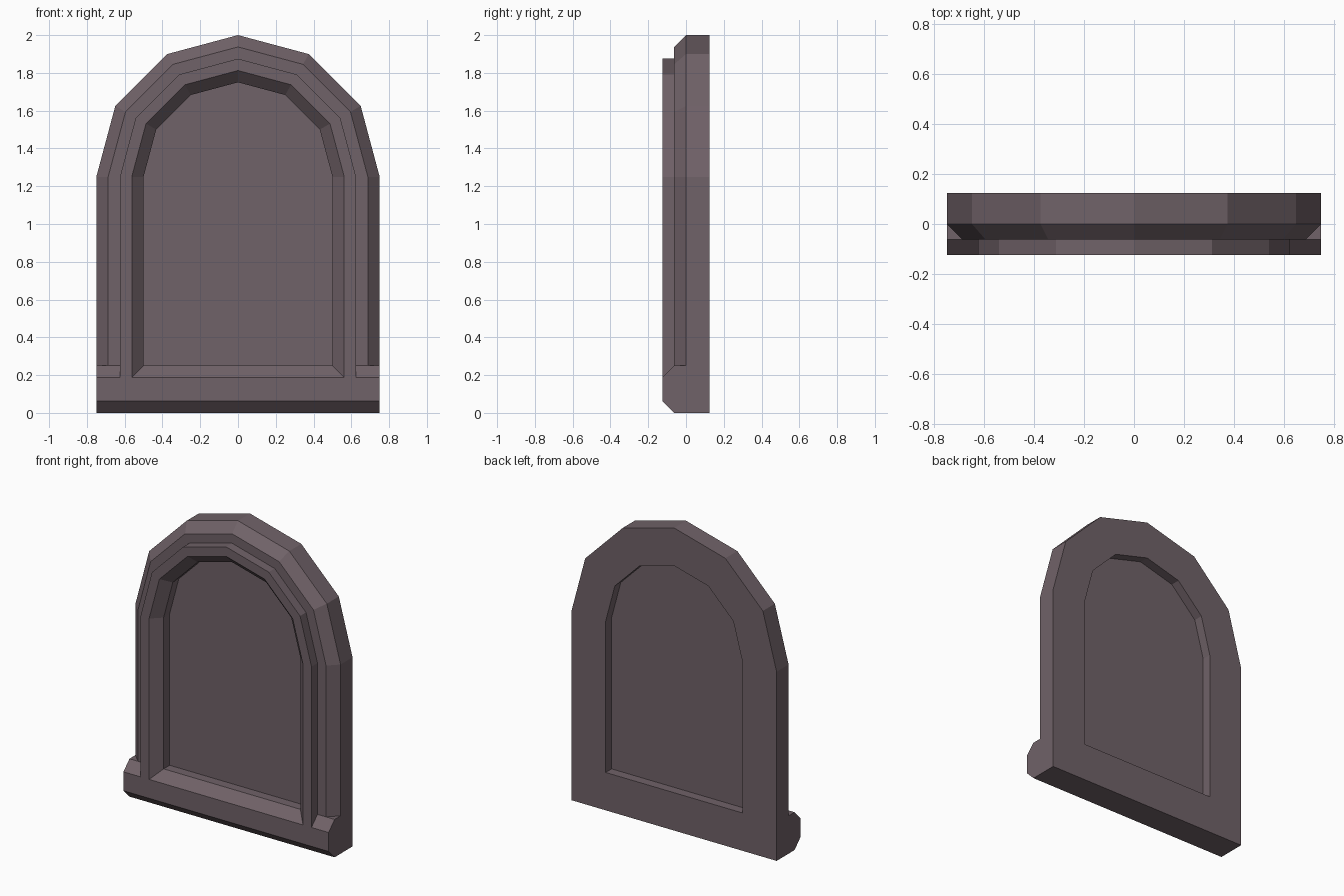
import bpy
import bmesh
from math import cos, sin, radians

cube = bpy.data.objects.get("Cube")
if cube:
    bpy.data.objects.remove(cube, do_unlink=True)

SPRING = 1.25   # height where the arch begins
U = 0.0625      # module of every step and bevel

stone = bpy.data.materials.new("dusky_mauve_stone")
stone.use_nodes = True
colour = (0.162, 0.122, 0.138, 1)
stone.diffuse_color = colour
bsdf = stone.node_tree.nodes["Principled BSDF"]
bsdf.inputs["Base Color"].default_value = colour
bsdf.inputs["Roughness"].default_value = 0.9


def arch(r, base, y):
    """Arched outline: two jambs and a six-sided half circle."""
    curve = [(r * cos(radians(a)), y, SPRING + r * sin(radians(a)))
             for a in range(0, 181, 30)]
    return [(r, y, base)] + curve + [(-r, y, base)]


def loft(name, loops, ring=False):
    """Bridge equal loops; close into a ring, or cap both ends."""
    bm = bmesh.new()
    rows = [[bm.verts.new(p) for p in loop] for loop in loops]
    n = len(rows[0])
    pairs = list(zip(rows, rows[1:]))
    if ring:
        pairs.append((rows[-1], rows[0]))
    for a, b in pairs:
        for i in range(n):
            j = (i + 1) % n
            bm.faces.new((a[i], a[j], b[j], b[i]))
    if not ring:
        bm.faces.new(rows[0])
        bm.faces.new(rows[-1])
    bmesh.ops.dissolve_degenerate(bm, dist=1e-5, edges=bm.edges[:])
    bmesh.ops.recalc_face_normals(bm, faces=bm.faces[:])
    mesh = bpy.data.meshes.new(name)
    bm.to_mesh(mesh)
    bm.free()
    mesh.materials.append(stone)
    obj = bpy.data.objects.new(name, mesh)
    bpy.context.collection.objects.link(obj)
    return obj


# Moulded frame: section given as radius, base height and depth
section = [
    (12 * U, 0, 2 * U), (12 * U, 0, 0),           # outer side
    (11 * U, 0, -U), (10 * U, 0, -U),             # outer bevel and ledge
    (10 * U, U, -2 * U), (9 * U, 3 * U, -2 * U),  # raised inner band
    (8 * U, 4 * U, -U), (8 * U, 4 * U, 2 * U),    # inner bevel and reveal
]
loft("arched_frame", [arch(*s) for s in section], ring=True)

# Recessed panel filling the opening
loft("panel", [arch(8 * U, 4 * U, y) for y in (0, U)])

# Bevelled sill ends on both sides of the raised band
sill = [(0, 0), (-U, 0), (-2 * U, U), (-2 * U, 3 * U), (-U, 4 * U), (0, 4 * U)]
for side, name in ((1, "left_sill_end"), (-1, "right_sill_end")):
    loft(name, [[(side * x, y, z) for y, z in sill] for x in (10 * U, 12 * U)])
